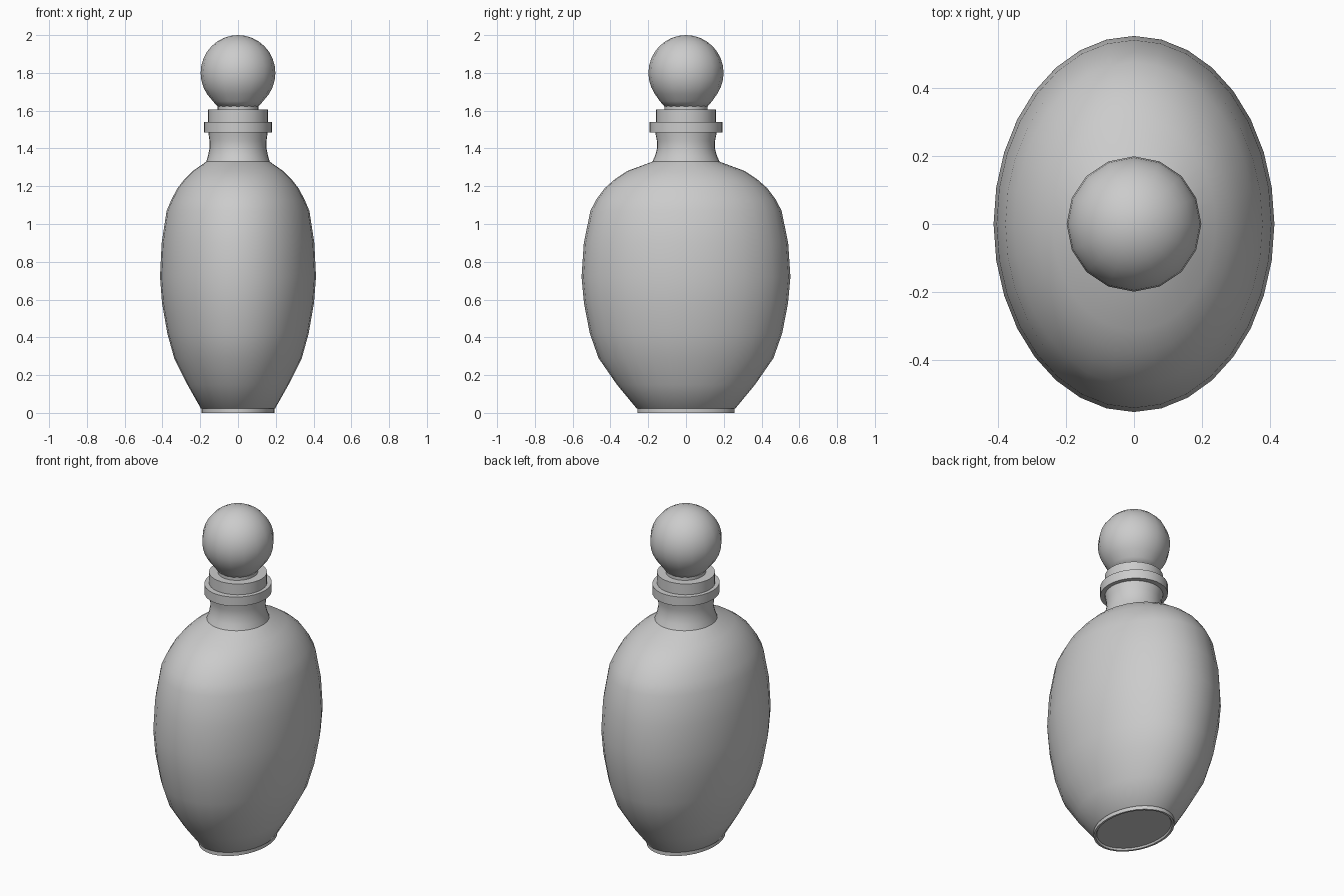
import bpy, bmesh, math

old = bpy.data.objects.get("Cube")
if old:
    bpy.data.objects.remove(old)

grey = bpy.data.materials.new("plain grey")
grey.use_nodes = True
grey.diffuse_color = (0.6, 0.6, 0.6, 1)
grey.node_tree.nodes["Principled BSDF"].inputs["Base Color"].default_value = (0.6, 0.6, 0.6, 1)


def loft(name, rings, sides, angle=40):
    """Skin elliptical rings given as (z, x radius, y radius); zero radius makes a pole."""
    bm = bmesh.new()
    loops = []
    for z, rx, ry in rings:
        if rx == 0:
            loops.append([bm.verts.new((0, 0, z))] * sides)
            continue
        turns = [2 * math.pi * i / sides for i in range(sides)]
        loops.append([bm.verts.new((rx * math.cos(t), ry * math.sin(t), z)) for t in turns])
    for low, high in zip(loops, loops[1:]):
        for i in range(sides):
            j = (i + 1) % sides
            corners = dict.fromkeys((low[i], low[j], high[j], high[i]))
            bm.faces.new(list(corners))
    bmesh.ops.recalc_face_normals(bm, faces=bm.faces)
    mesh = bpy.data.meshes.new(name)
    bm.to_mesh(mesh)
    bm.free()
    mesh.materials.append(grey)
    obj = bpy.data.objects.new(name, mesh)
    bpy.context.collection.objects.link(obj)
    bpy.ops.object.select_all(action='DESELECT')
    obj.select_set(True)
    bpy.context.view_layer.objects.active = obj
    bpy.ops.object.shade_smooth_by_angle(angle=math.radians(angle))
    return obj


# Oval body with a shallow recess under the foot
loft("bottle_body", [
    (0.01, 0, 0), (0.01, 0.175, 0.238), (0, 0.18, 0.245), (0, 0.192, 0.257),
    (0.022, 0.192, 0.257), (0.024, 0.197, 0.262), (0.15, 0.268, 0.366),
    (0.29, 0.338, 0.463), (0.42, 0.374, 0.509), (0.58, 0.402, 0.540),
    (0.72, 0.413, 0.553), (0.90, 0.404, 0.541), (1.07, 0.378, 0.506),
    (1.13, 0.352, 0.475), (1.19, 0.320, 0.430), (1.235, 0.285, 0.379),
    (1.28, 0.240, 0.312), (1.33, 0.168, 0.178)], 32)

# Waisted neck
loft("neck", [
    (1.33, 0.168, 0.178), (1.36, 0.159, 0.164), (1.40, 0.151, 0.153),
    (1.44, 0.151, 0.154), (1.47, 0.155, 0.160), (1.50, 0.158, 0.165)], 32)

# Lip ring around the neck
loft("lip", [
    (1.485, 0.150, 0.158), (1.485, 0.180, 0.193),
    (1.54, 0.180, 0.193), (1.54, 0.140, 0.140)], 32)

# Stopper collar and short stem
loft("stopper_collar", [
    (1.53, 0.159, 0.159), (1.605, 0.159, 0.159), (1.605, 0.108, 0.114),
    (1.63, 0.108, 0.114)], 32)

# Round knob, flared into the stem at its bottom
ball = [(1.8 + 0.2 * math.sin(a), 0.198 * math.cos(a), 0.199 * math.cos(a))
        for a in [math.radians(-33.75 + 11.25 * i) for i in range(11)]]
loft("stopper_knob", [(1.622, 0, 0), (1.622, 0.108, 0.114), (1.65, 0.133, 0.138)]
     + ball + [(2, 0, 0)], 16, 60)
